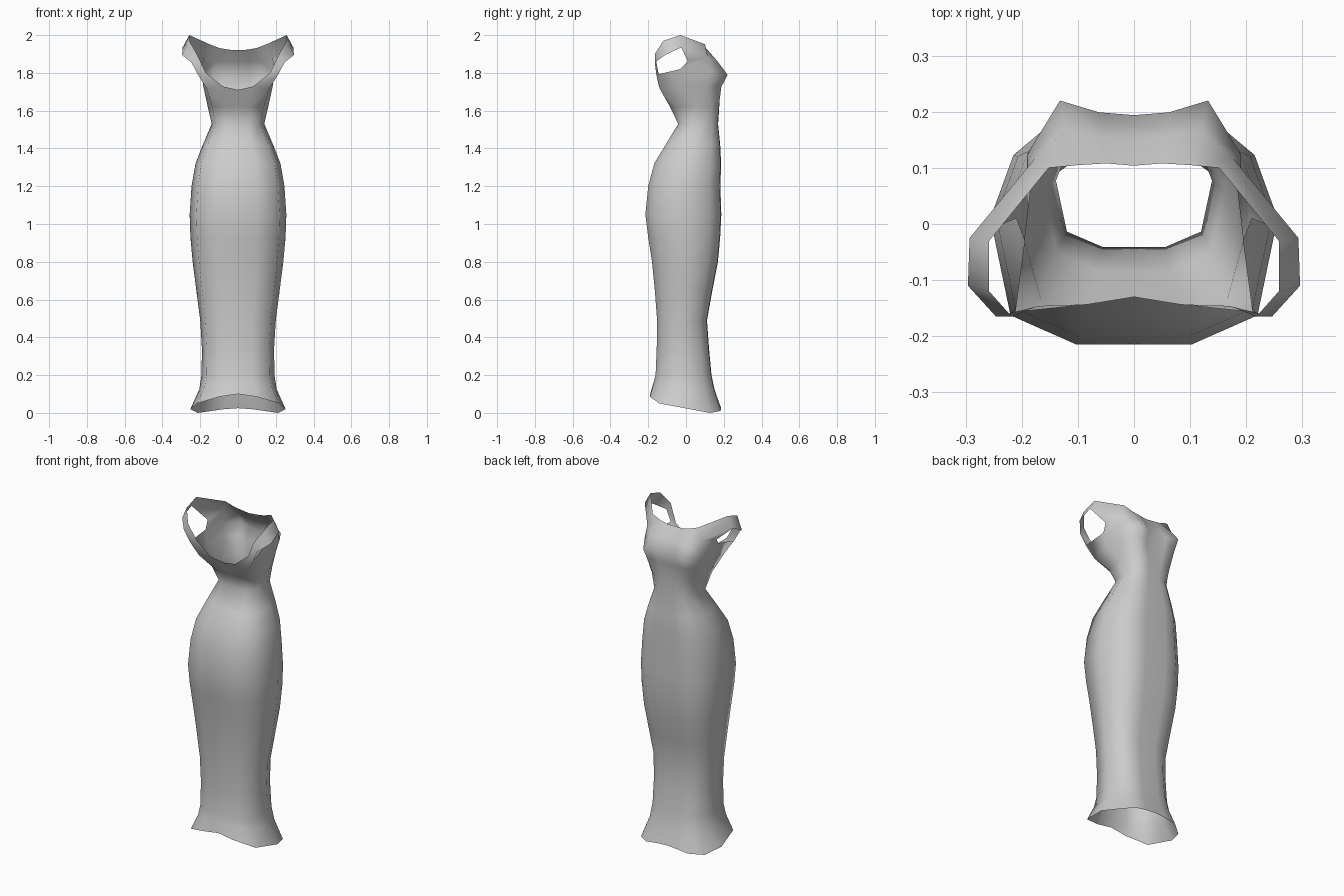
import bpy, bmesh

# half cross-section: (fraction of width, fraction of depth from back to front)
SECTION = [(0, 0), (0.4, 0), (0.86, 0.13), (1, 0.56), (0.84, 0.84), (0.56, 0.99), (0.28, 1), (0, 1)]

# skirt and waist rings: z, half width, back y, front y
RINGS = [(0.20, 0.193, -0.161, 0.135), (0.34, 0.191, -0.155, 0.122), (0.49, 0.2, -0.153, 0.111),
         (0.65, 0.221, -0.165, 0.14), (0.80, 0.24, -0.18, 0.169), (0.93, 0.252, -0.2, 0.181),
         (1.05, 0.256, -0.215, 0.187), (1.20, 0.246, -0.2, 0.182), (1.32, 0.225, -0.168, 0.186),
         (1.42, 0.186, -0.108, 0.181), (1.53, 0.139, -0.041, 0.17), (1.62, 0.16, -0.085, 0.176)]
HEM_Z = [0.1, 0.085, 0.05, 0.02, 0.0, 0.01, 0.02, 0.025]

bm = bmesh.new()


def row(points):
    return [bm.verts.new(p) for p in points]


def ring(z, w, yb, yf):
    zs = z if isinstance(z, list) else [z] * len(SECTION)
    return row([(u * w, yb + v * (yf - yb), h) for (u, v), h in zip(SECTION, zs)])


def bridge(a, b):
    for i in range(len(a) - 1):
        bm.faces.new((a[i], a[i + 1], b[i + 1], b[i]))


# flared hem, skirt and waist
rows = [ring(HEM_Z, 0.252, -0.19, 0.186),
        ring([0.16, 0.155, 0.14, 0.125, 0.12, 0.12, 0.12, 0.12], 0.205, -0.172, 0.152)]
rows += [ring(*r) for r in RINGS]

# under-bust row; its first points are the low back neckline
rows.append(row([(0, -0.13, 1.71), (0.08, -0.143, 1.728), (0.165, -0.138, 1.715), (0.185, -0.02, 1.735),
                 (0.177, 0.11, 1.735), (0.13, 0.187, 1.725), (0.065, 0.178, 1.72), (0, 0.174, 1.72)]))
for a, b in zip(rows, rows[1:]):
    bridge(a, b)

# bust row, chest row and front neckline
under = rows[-1]
bust = row([(0.17, -0.146, 1.80), (0.212, -0.157, 1.79), (0.195, -0.03, 1.82), (0.19, 0.125, 1.80),
            (0.132, 0.22, 1.79), (0.062, 0.199, 1.785), (0, 0.194, 1.785)])
bridge(under[1:], bust)
chest = row([(0.21, 0.01, 1.86), (0.178, 0.115, 1.885), (0.12, 0.168, 1.86), (0.06, 0.156, 1.86), (0, 0.15, 1.86)])
bridge(bust[2:], chest)
neck = row([(0.152, 0.1, 1.952), (0.1, 0.105, 1.932), (0.05, 0.108, 1.923), (0, 0.104, 1.92)])
bridge(chest[1:], neck)

# off-shoulder strap: lower edge (armhole) and upper edge (neckline)
low = row([(0.293, -0.025, 1.935), (0.296, -0.11, 1.895), (0.246, -0.165, 1.855)])
top = row([(0.258, -0.03, 2.0), (0.258, -0.12, 1.97), (0.218, -0.165, 1.90)])
bridge(low + [bust[1]], top + [bust[0]])
bm.faces.new((chest[1], low[0], top[0], neck[0]))
bm.faces.new((chest[0], low[0], chest[1]))

bmesh.ops.recalc_face_normals(bm, faces=bm.faces)
mesh = bpy.data.meshes.new("dress")
bm.to_mesh(mesh)
bm.free()
# make the shell face outwards (bust faces +y)
if sum(p.normal.x * p.area for p in mesh.polygons) < 0:
    mesh.flip_normals()
mesh.shade_smooth()
dress = bpy.data.objects.new("dress", mesh)
bpy.context.collection.objects.link(dress)
mirror = dress.modifiers.new("mirror", 'MIRROR')
mirror.use_clip = True
mirror.merge_threshold = 0.001
